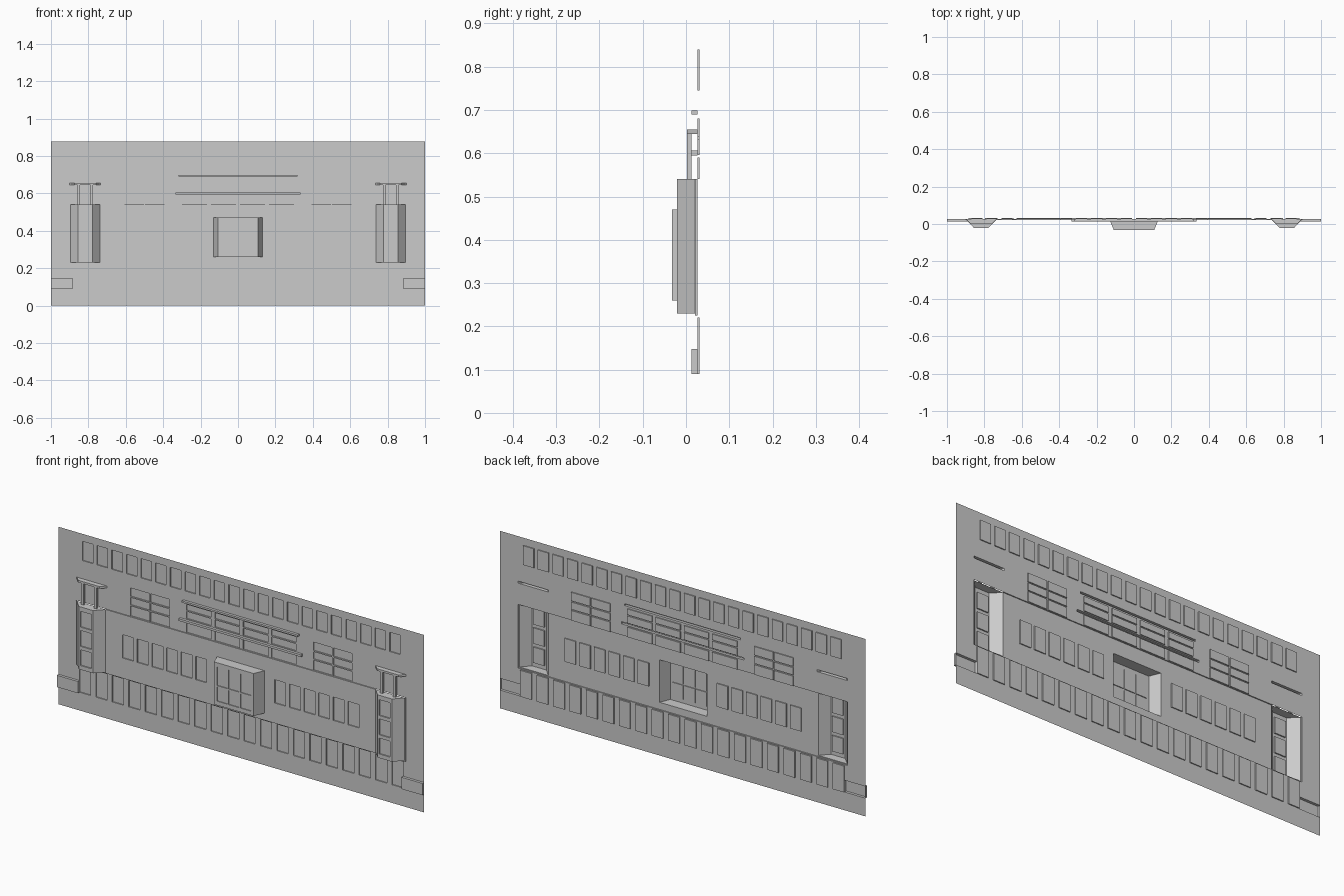
import bpy, bmesh

if "Cube" in bpy.data.objects:
    bpy.data.objects.remove(bpy.data.objects["Cube"])

WALL, GLASS, PANEL = 0.026, 0.031, 0.021   # depths of wall, recessed windows, middle storey

mat = bpy.data.materials.new("stone_grey")
mat.diffuse_color = (0.6, 0.6, 0.6, 1)
mat.use_nodes = True
mat.node_tree.nodes["Principled BSDF"].inputs["Base Color"].default_value = mat.diffuse_color


def finish(bm, name):
    bmesh.ops.remove_doubles(bm, verts=bm.verts, dist=1e-6)
    bmesh.ops.recalc_face_normals(bm, faces=bm.faces)
    # sheets must face the front (-y)
    if sum(f.normal.y * f.calc_area() for f in bm.faces) > 1e-5:
        bmesh.ops.reverse_faces(bm, faces=bm.faces)
    me = bpy.data.meshes.new(name)
    bm.to_mesh(me)
    bm.free()
    me.materials.append(mat)
    ob = bpy.data.objects.new(name, me)
    bpy.context.collection.objects.link(ob)
    return ob


def quad(bm, pts):
    bm.faces.new([bm.verts.new(p) for p in pts])


def relief(bm, x0, x1, z0, z1, base, rects):
    """Stepped sheet: each rect (xa, xb, za, zb, y) overrides depth; y None = hole."""
    def cuts(lo, hi, i):
        vals = {round(v, 4) for r in rects for v in r[i:i + 2]} | {lo, hi}
        return sorted(v for v in vals if lo <= v <= hi)
    xs, zs = cuts(x0, x1, 0), cuts(z0, z1, 2)
    nx, nz = len(xs) - 1, len(zs) - 1

    def depth(cx, cz):
        y = base
        for a, b, c, d, ry in rects:
            if a < cx < b and c < cz < d:
                y = ry
        return y
    g = [[depth((xs[i] + xs[i + 1]) / 2, (zs[k] + zs[k + 1]) / 2)
          for k in range(nz)] for i in range(nx)]

    def at(i, k):
        return g[i][k] if 0 <= i < nx and 0 <= k < nz else base
    for i in range(nx + 1):
        for k in range(nz + 1):
            y = at(i, k)
            if i < nx and k < nz and y is not None:
                a, b, c, d = xs[i], xs[i + 1], zs[k], zs[k + 1]
                quad(bm, [(a, y, c), (b, y, c), (b, y, d), (a, y, d)])
            if k < nz:
                p = at(i - 1, k)
                if p is not None and y is not None and p != y:
                    a, c, d = xs[i], zs[k], zs[k + 1]
                    quad(bm, [(a, p, c), (a, y, c), (a, y, d), (a, p, d)])
            if i < nx:
                p = at(i, k - 1)
                if p is not None and y is not None and p != y:
                    a, b, c = xs[i], xs[i + 1], zs[k]
                    quad(bm, [(a, p, c), (b, p, c), (b, y, c), (a, y, c)])


def row(n, pitch, w, z0, z1, y, cx=0):
    """Row of n equal windows centred on cx."""
    return [(cx + (i - (n - 1) / 2) * pitch - w / 2,
             cx + (i - (n - 1) / 2) * pitch + w / 2, z0, z1, y) for i in range(n)]


def bay(name, cx, wb, wf, yb, yf, z0, z1, panes=()):
    """Projecting open-backed bay with tapered plan and recessed panes."""
    bm = bmesh.new()
    relief(bm, cx - wf, cx + wf, z0, z1, yf, list(panes))
    for s in (-1, 1):
        b, f = cx + s * wb, cx + s * wf
        quad(bm, [(b, yb, z0), (f, yf, z0), (f, yf, z1), (b, yb, z1)])
    for z in (z0, z1):
        quad(bm, [(cx - wb, yb, z), (cx + wb, yb, z), (cx + wf, yf, z), (cx - wf, yf, z)])
    return finish(bm, name)


def box(name, x0, x1, y0, y1, z0, z1):
    bm = bmesh.new()
    bmesh.ops.create_cube(bm, size=1)
    for v in bm.verts:
        v.co = (x1 if v.co.x > 0 else x0, y1 if v.co.y > 0 else y0, z1 if v.co.z > 0 else z0)
    return finish(bm, name)


# facade: middle storey panel first, then everything cut into or out of it
rects = [(-0.9, 0.9, 0.225, 0.54, PANEL)]
rects += row(20, 0.09, 0.062, 0.09, 0.22, GLASS)            # ground floor openings
rects += row(22, 0.08, 0.058, 0.745, 0.84, GLASS)           # top floor windows
for s in (-1, 1):
    rects += row(6, 0.08, 0.06, 0.325, 0.44, 0.026, s * 0.416)   # middle windows
    for z0, z1 in ((0.541, 0.59), (0.596, 0.632), (0.638, 0.68)):
        rects += row(2, 0.11, 0.103, z0, z1, GLASS, s * 0.5)     # paned windows
    rects.append((min(s * 0.885, s), max(s * 0.885, s), 0.09, 0.148, 0.013))  # end blocks
    c = s * 0.817
    rects.append((c - 0.079, c + 0.079, 0.23, 0.54, None))
    rects.append((c - 0.083, c + 0.083, 0.645, 0.655, None))
for z0, z1 in ((0.541, 0.59), (0.61, 0.645), (0.651, 0.68)):
    rects += row(4, 0.155, 0.135, z0, z1, GLASS)            # central upper windows
rects += [(-0.335, 0.335, 0.595, 0.606, 0.013),             # ledges
          (-0.317, 0.317, 0.69, 0.699, 0.013),
          (-0.13, 0.13, 0.26, 0.47, None)]
bm = bmesh.new()
relief(bm, -1.0, 1.0, 0.0, 0.877, WALL, rects)
finish(bm, "facade")

# central oriel with six panes
panes = row(3, 0.064, 0.058, 0.28, 0.35, -0.028) + row(3, 0.064, 0.058, 0.357, 0.45, -0.028)
bay("central_oriel", 0, 0.13, 0.108, PANEL, -0.032, 0.26, 0.47, panes)

# corner bays, their canopies and posts
for side, s in (("left", -1), ("right", 1)):
    c = s * 0.817
    panes = [(c - 0.03, c + 0.03, z, z + 0.078, -0.015) for z in (0.25, 0.345, 0.44)]
    bay(side + "_bay", c, 0.079, 0.039, PANEL, -0.021, 0.23, 0.54, panes)
    bay(side + "_canopy", c, 0.083, 0.058, WALL, 0.002, 0.645, 0.655)
    for n, t in (("a", -1), ("b", 1)):
        x = c + t * 0.035
        box(f"{side}_post_{n}", x - 0.007, x + 0.007, 0.002, 0.013, 0.54, 0.645)
